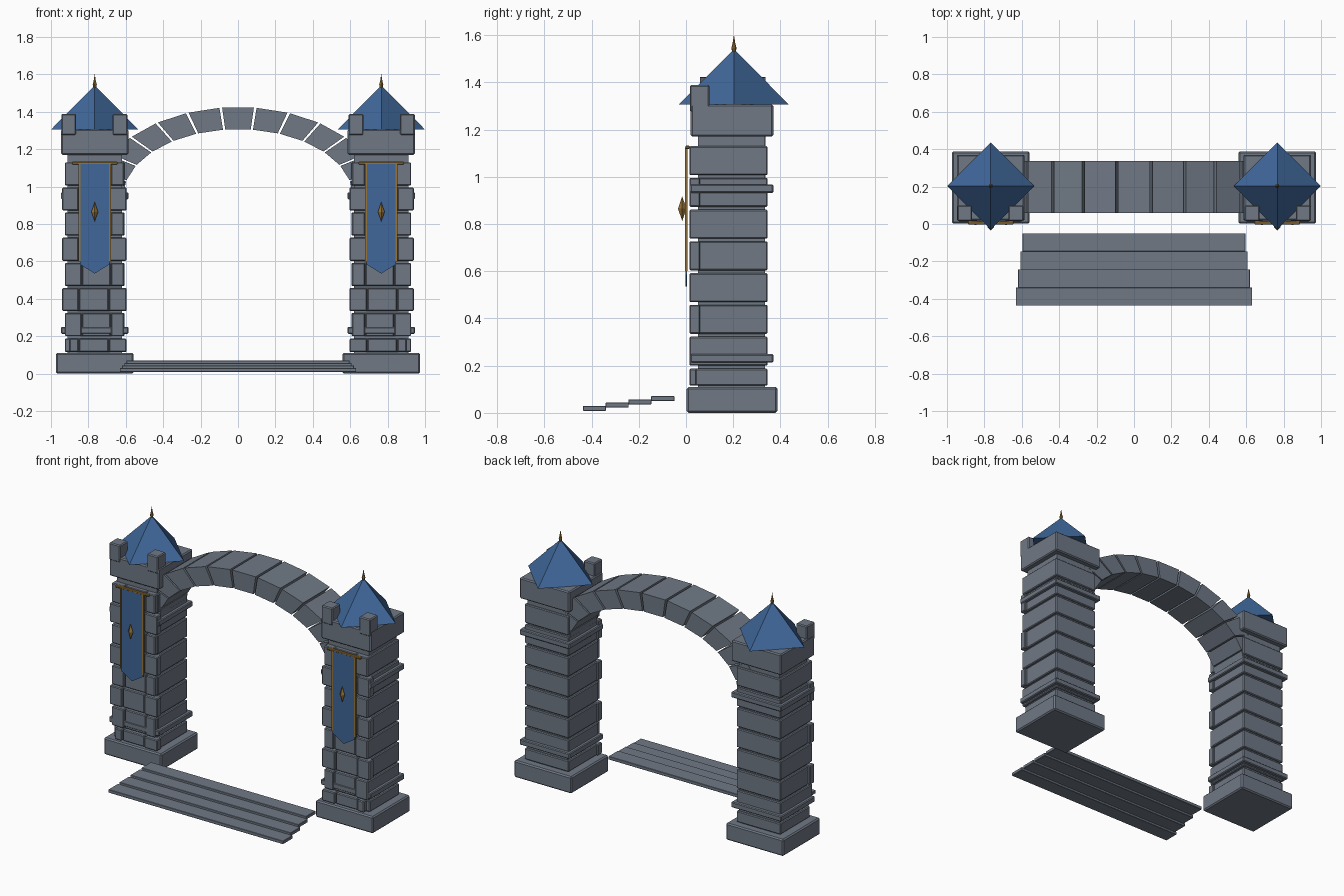
import bpy, bmesh, math
from mathutils import Matrix, Vector

if "Cube" in bpy.data.objects:
    bpy.data.objects.remove(bpy.data.objects["Cube"])


def material(name, rgb):
    m = bpy.data.materials.new(name)
    m.diffuse_color = (*rgb, 1)
    m.use_nodes = True
    m.node_tree.nodes["Principled BSDF"].inputs["Base Color"].default_value = m.diffuse_color
    return m


STONE = material("grey stone", (0.16, 0.19, 0.235))
BLUE = material("blue", (0.05, 0.135, 0.32))
GOLD = material("gold", (0.32, 0.18, 0.04))


def finish(name, bm, mat, bevel=0.0):
    bmesh.ops.recalc_face_normals(bm, faces=bm.faces)
    me = bpy.data.meshes.new(name)
    bm.to_mesh(me)
    bm.free()
    me.materials.append(mat)
    ob = bpy.data.objects.new(name, me)
    bpy.context.collection.objects.link(ob)
    if bevel:
        mod = ob.modifiers.new("bevel", 'BEVEL')
        mod.width = bevel
        mod.segments = 1
    return ob


def boxes(name, spans, mat, bevel=0.0):
    """One object from boxes given as (x0, x1, y0, y1, z0, z1)."""
    bm = bmesh.new()
    for x0, x1, y0, y1, z0, z1 in spans:
        c = Vector((x0 + x1, y0 + y1, z0 + z1)) / 2
        s = (abs(x1 - x0), y1 - y0, z1 - z0, 1)
        bmesh.ops.create_cube(bm, size=1, matrix=Matrix.Translation(c) @ Matrix.Diagonal(s))
    return finish(name, bm, mat, bevel)


def prism(name, outlines, y0, y1, mat, bevel=0.0):
    """One object from x-z outlines extruded along y."""
    bm = bmesh.new()
    for pts in outlines:
        f = bm.faces.new([bm.verts.new((x, y0, z)) for x, z in pts])
        ext = bmesh.ops.extrude_face_region(bm, geom=[f])["geom"]
        bmesh.ops.translate(bm, vec=(0, y1 - y0, 0),
                            verts=[v for v in ext if isinstance(v, bmesh.types.BMVert)])
    return finish(name, bm, mat, bevel)


def spindle(name, cx, cy, rings, n, mat):
    """Stacked cones from (radius, z) rings."""
    bm = bmesh.new()
    for (r0, z0), (r1, z1) in zip(rings, rings[1:]):
        bmesh.ops.create_cone(bm, cap_ends=len(rings) == 2, segments=n, radius1=r0,
                              radius2=r1, depth=z1 - z0,
                              matrix=Matrix.Translation((cx, cy, (z0 + z1) / 2)))
    bmesh.ops.remove_doubles(bm, verts=bm.verts, dist=1e-5)
    return finish(name, bm, mat)


CX, CY = 0.766, 0.2
COURSES = [(0.115, 0.187)] + [(0.2 + 0.1345 * i, 0.323 + 0.1345 * i) for i in range(7)]

for s, side in ((-1, "left"), (1, "right")):
    def bx(u0, u1, *rest):
        """Box span with x measured outward from the tower axis."""
        a, b = s * (CX + u0), s * (CX + u1)
        return (min(a, b), max(a, b), *rest)

    # plinth, mortar core, neck and cap
    boxes(side + "_plinth", [bx(-0.208, 0.208, 0.003, 0.387, 0, 0.11)], STONE, 0.008)
    boxes(side + "_core", [bx(-0.145, 0.145, 0.05, 0.335, 0.1, 1.18)], STONE)
    boxes(side + "_cap", [bx(-0.18, 0.18, 0.02, 0.37, 1.17, 1.306)], STONE, 0.007)
    boxes(side + "_merlons", [bx(u, u + 0.08, 0.016, 0.1, 1.275, 1.388)
                              for u in (-0.175, 0.099)], STONE, 0.006)
    # moulding bands
    boxes(side + "_bands", [bx(-0.181, 0.181, 0.019, 0.37, z, z + 0.036)
                            for z in (0.213, 0.932)], STONE, 0.005)
    # full courses with facing stones of alternating width
    body, facing = [], []
    for i, (z0, z1) in enumerate(COURSES):
        odd = i % 2
        body.append(bx(-0.16, 0.16, 0.04, 0.346, z0, z1))
        out, inn = (0.16, -0.155) if odd else (0.174, -0.17)
        if i == 0:
            out, inn = 0.135, -0.17
        j0, j1 = (-0.085, 0.07) if odd else (-0.075, 0.085)
        facing += [bx(inn, j0 - 0.002, 0.014, 0.06, z0, z1),
                   bx(j0 + 0.002, j1 - 0.002, 0.022, 0.06, z0, z1),
                   bx(j1 + 0.002, out, 0.014, 0.06, z0, z1)]
    boxes(side + "_courses", body, STONE, 0.005)
    boxes(side + "_facing_stones", facing, STONE, 0.005)

    # pyramid roof and finial
    spindle(side + "_roof", s * CX, CY + 0.003, [(0.233, 1.306), (0, 1.54)], 4, BLUE)
    spindle(side + "_finial", s * CX, CY + 0.003,
            [(0.005, 1.52), (0.011, 1.545), (0.006, 1.565), (0, 1.602)], 8, GOLD)

    # banner with pointed hem, trim, rod and emblem
    x = s * CX
    prism(side + "_banner", [[(x - 0.08, 1.125), (x - 0.08, 0.585), (x, 0.535),
                              (x + 0.08, 0.585), (x + 0.08, 1.125)]], -0.002, 0.004, BLUE)
    boxes(side + "_banner_trim", [(x + d - 0.005, x + d + 0.005, -0.005, 0.006, 0.6, 1.125)
                                  for d in (-0.081, 0.081)], GOLD)
    boxes(side + "_banner_rod", [(x - 0.122, x + 0.122, -0.003, 0.016, 1.118, 1.133)], GOLD, 0.004)
    ob = spindle(side + "_emblem", x, -0.016, [(0, 0.813), (0.018, 0.865), (0, 0.917)], 4, GOLD)

# arch of tapered stones between two ellipses
N, GAP = 13, math.radians(0.55)
wedges = []
for i in range(N):
    t0 = -math.pi / 2 + math.pi * i / N + GAP
    t1 = -math.pi / 2 + math.pi * (i + 1) / N - GAP
    wedges.append([(a * math.sin(t), 0.945 + b * math.cos(t))
                   for a, b, t in ((0.765, 0.48, t0), (0.765, 0.48, t1),
                                   (0.615, 0.362, t1), (0.615, 0.362, t0))])
prism("arch_stones", wedges, 0.06, 0.336, STONE)

# shallow stair slabs
boxes("steps", [(-w, w, -0.437 + 0.0965 * i, -0.339 + 0.0965 * i,
                 0.009 + 0.0135 * i, 0.03 + 0.0135 * i)
                for i, w in enumerate((0.632, 0.62, 0.608, 0.596))], STONE, 0.002)
